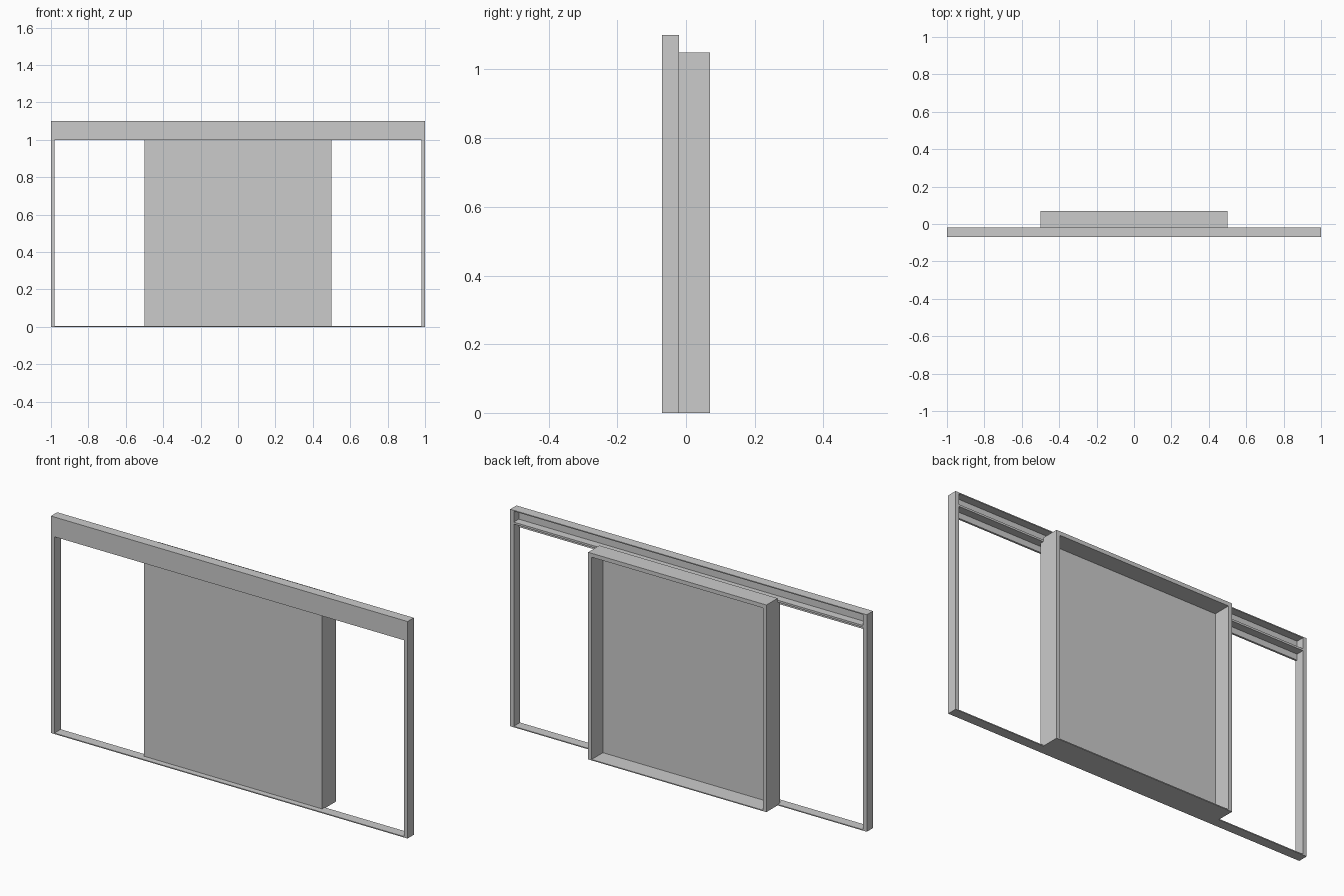
import bpy

if "Cube" in bpy.data.objects:
    bpy.data.objects.remove(bpy.data.objects["Cube"])


def box(name, x, y, z):
    """Axis-aligned box from (min, max) ranges."""
    bpy.ops.mesh.primitive_cube_add(size=1, location=[(a + b) / 2 for a, b in (x, y, z)])
    ob = bpy.context.object
    ob.name = name
    ob.scale = [b - a for a, b in (x, y, z)]
    bpy.ops.object.transform_apply(location=True, scale=True)
    return ob


def box_pair(name, x, y, z):
    """Box mirrored to both sides of x = 0."""
    ob = box(name, x, y, z)
    ob.location = (0, 0, 0)
    ob.modifiers.new("mirror", "MIRROR")
    return ob


FRAME_Y = (-0.07, -0.02)
TRAY_Y = (-0.02, 0.07)
T = 0.005   # thin sheet
W = 0.02    # wall

# Outer frame: posts, sill and top cover
def clear_origin(ob):
    bpy.context.view_layer.objects.active = ob
    return ob

clear_origin(box_pair("frame_post", (1 - W, 1), FRAME_Y, (T, 1.1 - T)))
box("frame_sill", (-1, 1), FRAME_Y, (0, T))
box("frame_top", (-1, 1), FRAME_Y, (1.1 - T, 1.1))

# Header board with the sliding rail shelf behind it
box("header_board", (-1 + W, 1 - W), (-0.07, -0.06), (1.0, 1.1 - T))
box("rail_shelf", (-1 + W, 1 - W), (-0.06, -0.02), (1.03, 1.04))

# Sliding panel, open tray towards the back
box("door_panel", (-0.5, 0.5), (-0.04, -0.02), (0, 1.03))
box_pair("door_side", (0.5 - W, 0.5), TRAY_Y, (0, 1.05))
box("door_top", (-0.5 + W, 0.5 - W), TRAY_Y, (1.05 - W, 1.05))
box("door_bottom", (-0.5 + W, 0.5 - W), TRAY_Y, (0, T))
